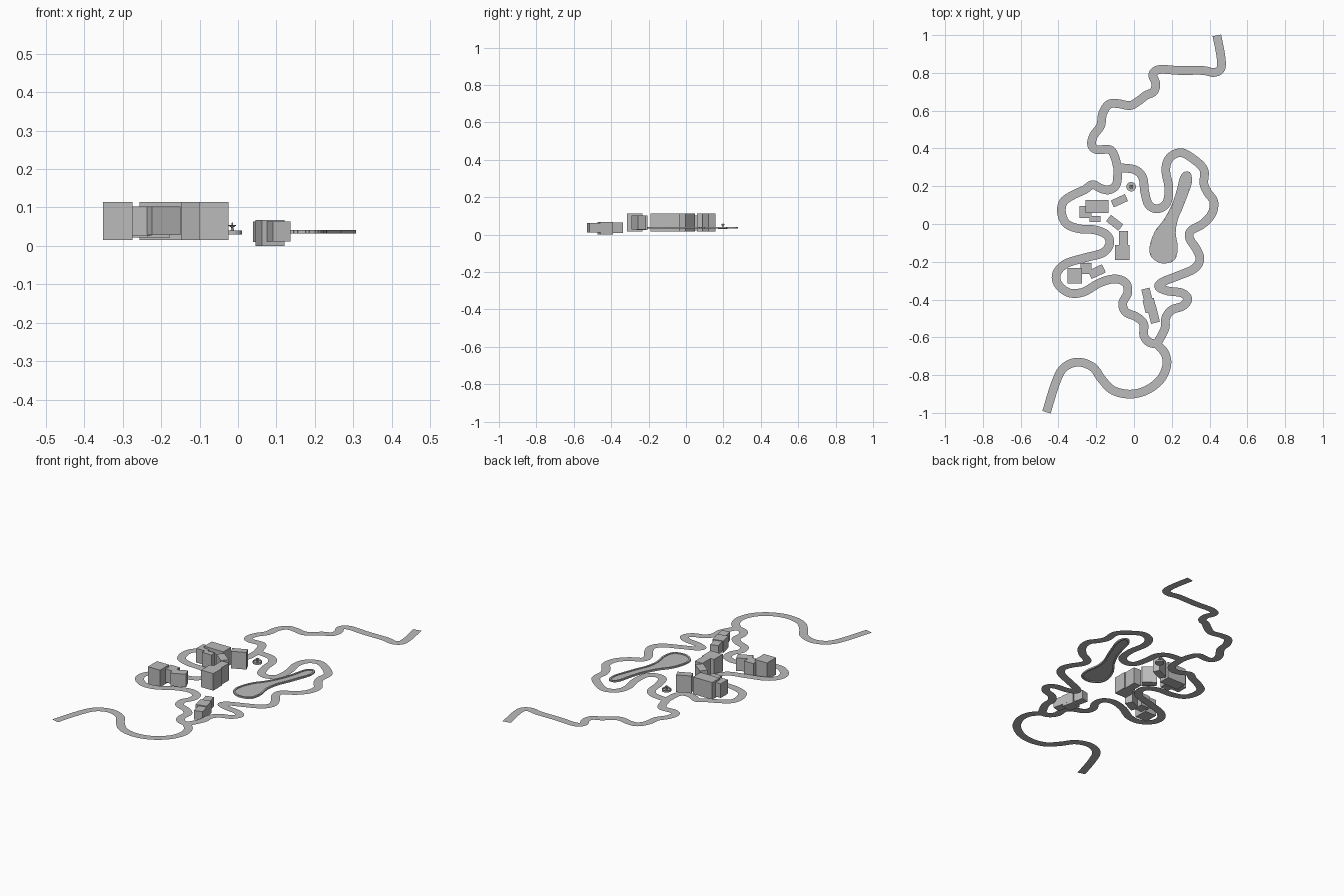
import bpy, bmesh, math
from mathutils import Vector, Matrix

grey = bpy.data.materials.new("plain_grey")
grey.diffuse_color = (0.5, 0.5, 0.5, 1)
S = 188.5  # map units per model unit


def to_xy(px, py):
    return Vector(((px - 1134.3) / S, (224.2 - py) / S, 0))


def finish(name, bm, recalc=True):
    if recalc:
        bmesh.ops.recalc_face_normals(bm, faces=bm.faces)
    me = bpy.data.meshes.new(name)
    bm.to_mesh(me)
    bm.free()
    me.materials.append(grey)
    ob = bpy.data.objects.new(name, me)
    bpy.context.collection.objects.link(ob)
    return ob


def spline(pts, closed=False, n=6):
    """Catmull-Rom curve through map points."""
    p = [to_xy(*q) for q in pts]
    m = len(p)
    get = (lambda i: p[i % m]) if closed else (lambda i: p[max(0, min(m - 1, i))])
    out = []
    for i in range(m if closed else m - 1):
        a, b, c, d = (get(i + k) for k in (-1, 0, 1, 2))
        for k in range(n):
            t = k / n
            out.append(0.5 * (2 * b + (c - a) * t + (2 * a - 5 * b + 4 * c - d) * t * t
                              + (3 * b - a - 3 * c + d) * t ** 3))
    if not closed:
        out.append(p[-1])
    return out


def road(name, pts, width=0.046, z=0.034):
    c = spline(pts)
    bm = bmesh.new()
    prev = None
    for i, q in enumerate(c):
        t = (c[min(i + 1, len(c) - 1)] - c[max(i - 1, 0)]).normalized()
        side = Vector((-t.y, t.x, 0)) * width / 2
        up = Vector((0, 0, z))
        pair = bm.verts.new(q + side + up), bm.verts.new(q - side + up)
        if prev:
            bm.faces.new((prev[0], prev[1], pair[1], pair[0]))
        prev = pair
    finish(name, bm, False)


# Winding roads: two approaches and the two halves of the loop
road("north_road", [(1217, 36), (1221, 57), (1221, 69), (1214, 73), (1203, 71), (1180, 71), (1160, 70),
                    (1153, 75), (1156, 84), (1154, 92), (1146, 96), (1138, 102), (1130, 106), (1118, 104),
                    (1109, 105), (1103, 114), (1101, 126), (1094, 136), (1092, 145), (1097, 150),
                    (1110, 150), (1115, 157), (1118, 168)])
road("west_road", [(1118, 168), (1117, 184), (1110, 190), (1102, 189), (1093, 185), (1085, 190), (1074, 195),
                   (1064, 202), (1062, 213), (1067, 224), (1080, 229), (1095, 230), (1107, 235),
                   (1110, 244), (1103, 253), (1085, 258), (1066, 264), (1057, 274), (1059, 285),
                   (1070, 293), (1084, 292), (1100, 283), (1115, 279), (1126, 283), (1128, 293),
                   (1123, 303), (1126, 312), (1137, 317), (1144, 324), (1144, 335), (1149, 342), (1157, 344)])
road("east_road", [(1118, 168), (1135, 170), (1143, 178), (1145, 192), (1149, 205), (1158, 209), (1167, 203),
                   (1169, 188), (1166, 170), (1170, 158), (1181, 153), (1193, 159), (1204, 170), (1204, 184),
                   (1208, 193), (1214, 202), (1212, 214), (1203, 224), (1191, 231), (1190, 239), (1197, 250),
                   (1200, 260), (1194, 269), (1178, 276), (1163, 282), (1159, 287), (1168, 291), (1182, 293),
                   (1188, 299), (1183, 306), (1172, 310), (1166, 318), (1165, 329), (1157, 344)])
road("south_road", [(1157, 344), (1165, 353), (1167, 365), (1161, 379), (1147, 390), (1130, 394), (1113, 390),
                    (1102, 379), (1093, 367), (1078, 362), (1064, 368), (1056, 383), (1047, 412)])


def block(name, cx, cy, w, d, z0, z1, angle=0):
    c = to_xy(cx, cy) + Vector((0, 0, (z0 + z1) / 2))
    mat = (Matrix.Translation(c) @ Matrix.Rotation(math.radians(angle), 4, 'Z')
           @ Matrix.Diagonal((w / S, d / S, z1 - z0, 1)))
    bm = bmesh.new()
    bmesh.ops.create_cube(bm, size=1, matrix=mat)
    finish(name, bm)


# Plain block buildings
LO, HI = 0.016, 0.114
block("hall_main", 1097.5, 206.5, 23, 13, LO, HI)
block("hall_wing", 1086, 212, 12, 12, 0.022, 0.103)
block("hall_annex", 1095.5, 219, 11, 6, 0.022, 0.103)
block("north_house", 1119.7, 201, 15.5, 7.5, LO, HI, 24)
block("middle_house", 1115, 223, 15.5, 8, LO, HI, -38)
block("tower_wing", 1124, 239, 9, 16, LO, HI)
block("tower_main", 1122.5, 252.5, 14.5, 15, LO, HI)
block("west_house_main", 1075.3, 275.7, 14.5, 15.5, LO, HI)
block("west_house_link", 1086.5, 268.5, 11, 11, 0.026, 0.102)
block("west_house_wing", 1097.2, 271.7, 15.5, 9, 0.028, 0.102, 25)
block("lodge_north", 1147.5, 296, 8.5, 15, 0.01, 0.064, 14)
block("lodge_middle", 1150, 305.5, 11.5, 13, 0.0, 0.068, 14)
block("lodge_south", 1153.7, 314.5, 9, 17, 0.012, 0.063, 14)

# Lake with a raised ring of stones
shore = spline([(1185, 173), (1190, 174), (1191, 183), (1187, 195), (1182, 208), (1177, 220), (1175, 233),
                (1177, 247), (1175, 258), (1169, 262), (1160, 262), (1152, 256), (1151, 246), (1156, 232),
                (1165, 220), (1173, 205), (1178, 190), (1181, 178)], True, 5)
bm = bmesh.new()
bm.faces.new([bm.verts.new(p + Vector((0, 0, 0.037))) for p in reversed(shore)])
bmesh.ops.triangulate(bm, faces=bm.faces)
finish("lake_water", bm, False)
bm = bmesh.new()
for a, b in zip(shore, shore[1:] + shore[:1]):
    e = b - a
    mat = (Matrix.Translation((a + b) / 2 + Vector((0, 0, 0.0365)))
           @ Matrix.Rotation(math.atan2(e.y, e.x), 4, 'Z')
           @ Matrix.Diagonal((e.length * 0.98, 0.010, 0.009, 1)))
    bmesh.ops.create_cube(bm, size=1, matrix=mat)
finish("lake_stones", bm)


# Fountain turned from one profile
profile = [(0, .030), (.025, .030), (.025, .040), (.020, .040), (.020, .035), (.005, .035), (.003, .048),
           (.010, .053), (.009, .054), (.003, .052), (.002, .058), (0, .063)]
bm = bmesh.new()
vs = [bm.verts.new((r, 0, z)) for r, z in profile]
es = [bm.edges.new(p) for p in zip(vs, vs[1:])]
bmesh.ops.spin(bm, geom=vs + es, cent=(0, 0, 0), axis=(0, 0, 1), angle=math.tau, steps=20)
bmesh.ops.remove_doubles(bm, verts=bm.verts, dist=1e-5)
fountain = finish("fountain", bm)
fountain.location = to_xy(1131.5, 187)
